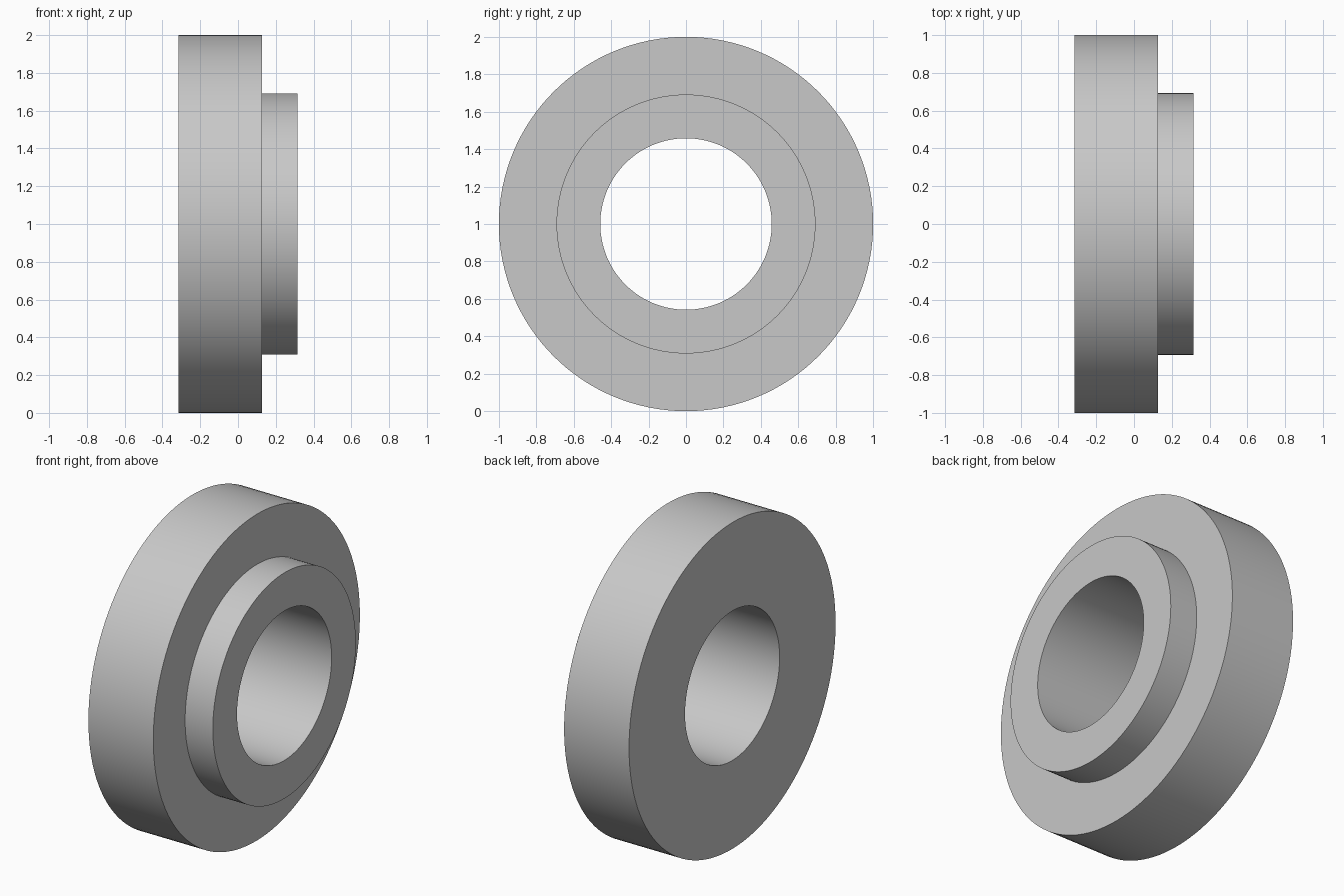
import bpy
import bmesh
import math
from mathutils import Matrix, Vector

cube = bpy.data.objects.get("Cube")
if cube:
    bpy.data.objects.remove(cube, do_unlink=True)

SEGMENTS = 128
AXIS_HEIGHT = 1.0

# Single plain grey
grey = bpy.data.materials.new("plain grey")
grey.use_nodes = True
colour = (0.58, 0.58, 0.58, 1)
grey.diffuse_color = colour
grey.node_tree.nodes["Principled BSDF"].inputs["Base Color"].default_value = colour


def lathe_ring(name, profile):
    """Revolve a closed (x, radius) profile around the x axis."""
    bm = bmesh.new()
    rings = []
    for i in range(SEGMENTS):
        turn = Matrix.Rotation(math.tau * i / SEGMENTS, 3, "X")
        rings.append([bm.verts.new(turn @ Vector((x, 0, r))) for x, r in profile])
    count = len(profile)
    for i, ring in enumerate(rings):
        following = rings[(i + 1) % SEGMENTS]
        for j in range(count):
            k = (j + 1) % count
            bm.faces.new((ring[j], ring[k], following[k], following[j]))
    bmesh.ops.recalc_face_normals(bm, faces=bm.faces)
    mesh = bpy.data.meshes.new(name)
    bm.to_mesh(mesh)
    bm.free()
    mesh.materials.append(grey)
    obj = bpy.data.objects.new(name, mesh)
    obj.location.z = AXIS_HEIGHT
    bpy.context.collection.objects.link(obj)
    bpy.ops.object.select_all(action="DESELECT")
    obj.select_set(True)
    bpy.context.view_layer.objects.active = obj
    bpy.ops.object.shade_smooth_by_angle(angle=math.radians(30))
    return obj


# Wide flange, narrower hub step and through bore in one stepped profile
back, step, front = -0.314, 0.126, 0.314
flange, hub, bore = 1.0, 0.692, 0.458
lathe_ring("stepped_collar", [
    (back, bore), (back, flange), (step, flange),
    (step, hub), (front, hub), (front, bore),
])
